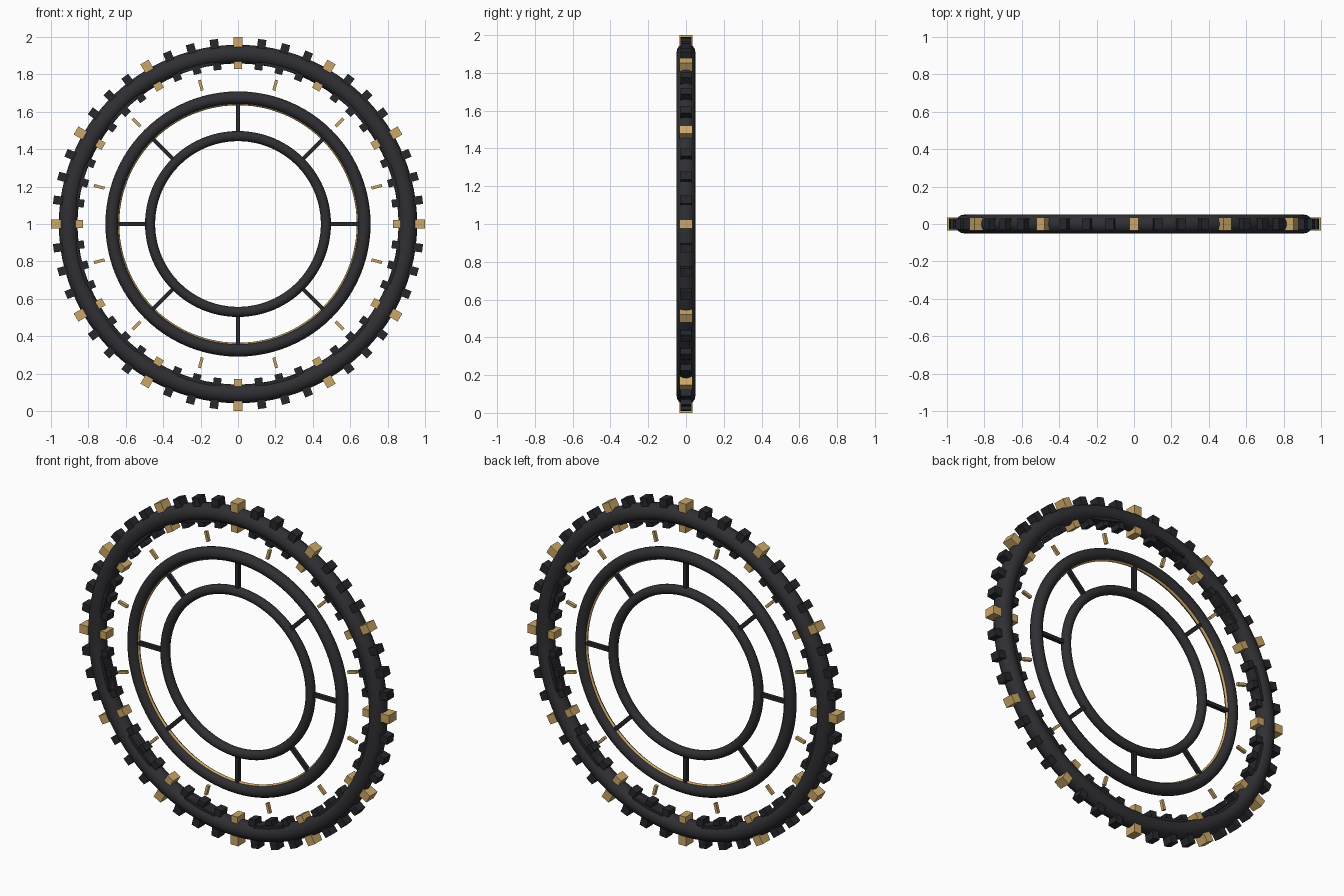
import bpy, bmesh, math
from mathutils import Matrix, Vector

if "Cube" in bpy.data.objects:
    bpy.data.objects.remove(bpy.data.objects["Cube"])


def material(name, rgb):
    m = bpy.data.materials.new(name)
    m.diffuse_color = (*rgb, 1)
    m.use_nodes = True
    m.node_tree.nodes["Principled BSDF"].inputs["Base Color"].default_value = m.diffuse_color
    return m


CHARCOAL = material("charcoal", (0.029, 0.028, 0.033))
BLACK = material("soft black", (0.020, 0.021, 0.025))
GOLD = material("antique gold", (0.60, 0.39, 0.14))
CENTER = Vector((0, 0, 1))


def ring(name, major, minor, mat, segments=96, sides=16):
    # Upright torus facing -y
    bpy.ops.mesh.primitive_torus_add(
        major_radius=major, minor_radius=minor, major_segments=segments,
        minor_segments=sides, location=CENTER, rotation=(math.pi / 2, 0, 0))
    ob = bpy.context.object
    ob.name = name
    ob.data.materials.append(mat)
    bpy.ops.object.shade_smooth()
    return ob


def radial_boxes(name, angles, radius, size, mat):
    # Boxes placed around the wheel; size = (radial, depth, tangential)
    bm = bmesh.new()
    for a in angles:
        mtx = (Matrix.Translation(CENTER)
               @ Matrix.Rotation(-math.radians(a), 4, 'Y')
               @ Matrix.Translation((radius, 0, 0))
               @ Matrix.Diagonal((*size, 1)))
        bmesh.ops.create_cube(bm, size=1, matrix=mtx)
    me = bpy.data.meshes.new(name)
    bm.to_mesh(me)
    bm.free()
    me.materials.append(mat)
    ob = bpy.data.objects.new(name, me)
    bpy.context.collection.objects.link(ob)
    return ob


# Concentric rings
ring("outer_ring", 0.908, 0.050, CHARCOAL)
ring("middle_ring", 0.675, 0.034, CHARCOAL)
ring("gold_trim_ring", 0.645, 0.010, GOLD, sides=8)
ring("inner_ring", 0.470, 0.027, CHARCOAL)

# Teeth on both edges of the outer ring, every fourth one gold
dark = [i * 7.5 for i in range(48) if i % 4]
gold = [i * 30 for i in range(12)]
radial_boxes("outer_teeth", dark, 0.970, (0.050, 0.060, 0.045), BLACK)
radial_boxes("outer_gold_teeth", gold, 0.973, (0.054, 0.068, 0.050), GOLD)
radial_boxes("inner_teeth", dark, 0.850, (0.040, 0.060, 0.042), BLACK)
radial_boxes("inner_gold_teeth", gold, 0.850, (0.040, 0.068, 0.044), GOLD)

# Flat plates on the inside of the outer ring
between = [15 + i * 30 for i in range(12)]
radial_boxes("inner_plates", between, 0.868, (0.022, 0.074, 0.20), BLACK)

# Small gold markers in the gap
radial_boxes("gold_markers", between, 0.768, (0.058, 0.018, 0.016), GOLD)

# Spokes joining the two inner rings
radial_boxes("spokes", [i * 45 for i in range(8)], 0.570,
             (0.16, 0.022, 0.022), BLACK)
